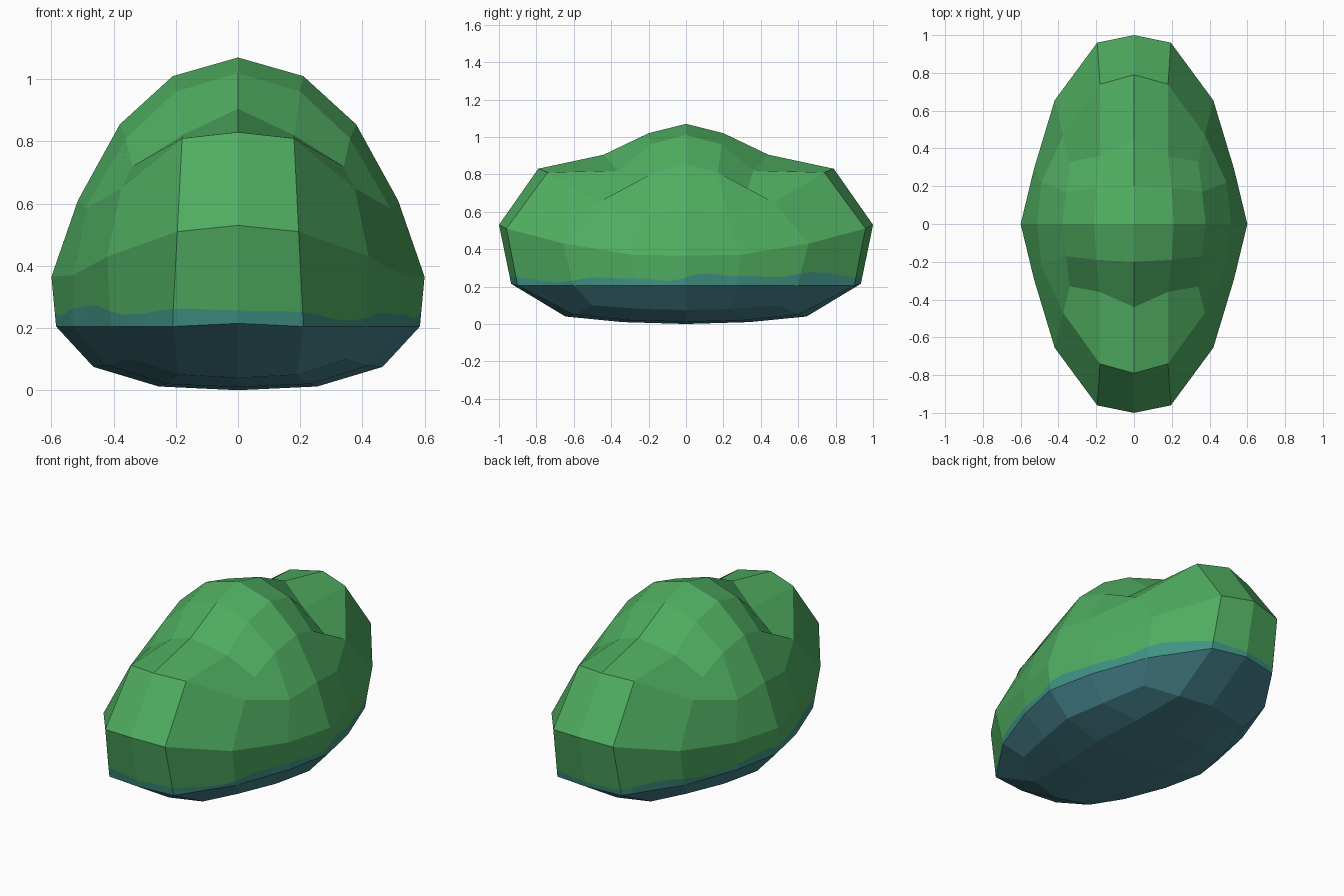
import bpy
import bmesh
from math import sin, cos, pi, atan2
from mathutils import Vector

cube = bpy.data.objects.get("Cube")
if cube:
    bpy.data.objects.remove(cube, do_unlink=True)


def make_material(name, color):
    mat = bpy.data.materials.new(name)
    mat.use_nodes = True
    mat.diffuse_color = (*color, 1)
    mat.node_tree.nodes["Principled BSDF"].inputs["Base Color"].default_value = (*color, 1)
    return mat


# One quarter of the body as rings, running from the flank (x) to the tip (y)
crest_ring = [(.38, 0, .855), (.36, .17, .81), (.34, .33, .72), (.18, .36, .82), (0, .44, .905)]
shoulder_ring = [(.515, 0, .61), (.49, .22, .585), (.375, .47, .65), (.18, .74, .81), (0, .79, .83)]
belly_ring = [(.6, 0, .365), (.53, .29, .37), (.42, .655, .43), (.195, .96, .51), (0, 1, .53)]
water_ring = [(.585, 0, .205), (.53, .27, .205), (.41, .6, .205), (.21, .9, .205), (0, .935, .215)]
keel_ring = [(.465, 0, .075), (.42, .24, .08), (.35, .5, .1), (.19, .6, .05), (0, .645, .04)]
rings = [crest_ring, shoulder_ring, belly_ring, water_ring, keel_ring]

# Inner points of the caps: centre, sideways, diagonal, lengthways
top_cap = [(0, 0, 1.07), (.21, 0, 1.01), (.2, .19, .96), (0, .2, 1.02)]
bottom_cap = [(0, 0, 0), (.255, 0, .012), (.23, .3, .02), (0, .34, .01)]


def cap_quads(cap, ring):
    """Four quads joining the inner cap points to a ring."""
    centre, side, diagonal, tip = cap
    return [cap,
            [side, ring[0], ring[1], diagonal],
            [diagonal, ring[1], ring[2], ring[3]],
            [tip, diagonal, ring[3], ring[4]]]


quads = cap_quads(top_cap, crest_ring) + cap_quads(bottom_cap, keel_ring)
for upper, lower in zip(rings, rings[1:]):
    for i in range(len(upper) - 1):
        quads.append([upper[i], upper[i + 1], lower[i + 1], lower[i]])

# Mirror the quarter into all four corners and weld the seams
bm = bmesh.new()
for side_x in (1, -1):
    for side_y in (1, -1):
        for quad in quads:
            bm.faces.new([bm.verts.new((x * side_x, y * side_y, z)) for x, y, z in quad])
bmesh.ops.remove_doubles(bm, verts=bm.verts, dist=.001)
bmesh.ops.recalc_face_normals(bm, faces=bm.faces)

# Cut the wet band just above the waterline
BAND = .25
LOW = .214


def cut(faces, point, normal):
    geom = set(faces)
    for face in faces:
        geom.update(face.edges)
        geom.update(face.verts)
    bmesh.ops.bisect_plane(bm, geom=list(geom), dist=.0005, plane_co=point, plane_no=normal)


def band_faces():
    return [f for f in bm.faces if LOW < f.calc_center_median().z < BAND]


cut(list(bm.faces), (0, 0, BAND), (0, 0, 1))
steps = 28
for i in range(steps):
    angle = pi * (i + .5) / steps
    cut(band_faces(), (0, 0, 0), (cos(angle), sin(angle), 0))

# Make the upper edge of the band wavy, sliding along the hull
for v in bm.verts:
    if abs(v.co.z - BAND) < .002:
        a = atan2(v.co.y, v.co.x)
        rise = .012 * sin(2 * a) + .012 * cos(7 * (a + pi / 2)) + .006 * sin(13 * a)
        v.co = Vector((v.co.x * (1 + .2 * rise), v.co.y * (1 + .2 * rise), v.co.z + rise))

# Colour by height: underside, wet band, leafy top
for face in bm.faces:
    face.smooth = False
    heights = [v.co.z for v in face.verts]
    if max(heights) < LOW + .005:
        face.material_index = 2
    elif max(heights) < .3:
        face.material_index = 1

mesh = bpy.data.meshes.new("faceted_body")
bm.to_mesh(mesh)
bm.free()
mesh.materials.append(make_material("leaf green", (.08, .42, .12)))
mesh.materials.append(make_material("wet teal", (.052, .29, .235)))
mesh.materials.append(make_material("slate blue", (.061, .223, .262)))
body = bpy.data.objects.new("faceted_body", mesh)
bpy.context.scene.collection.objects.link(body)
